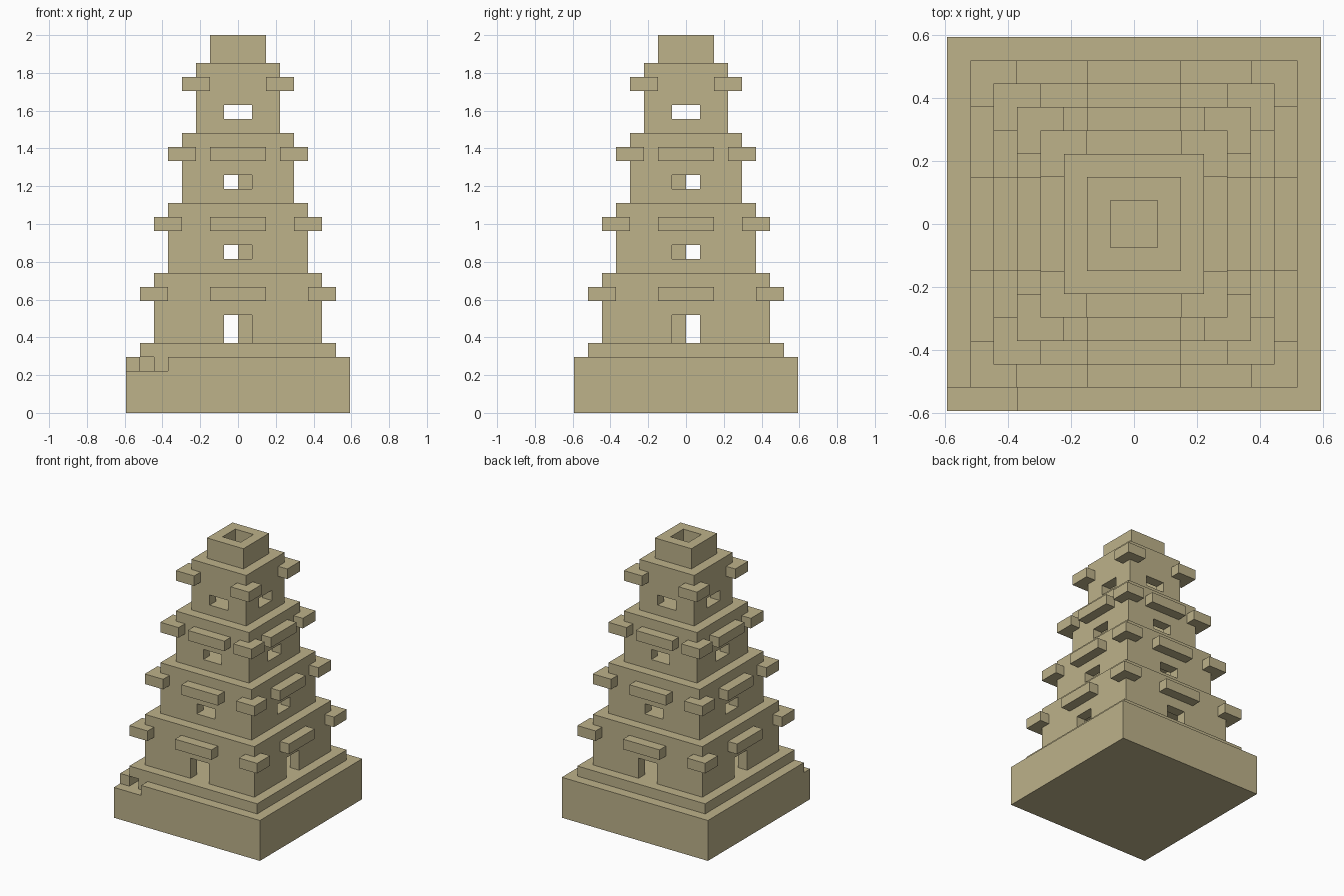
import bpy
import bmesh
from mathutils import Matrix, Vector

if "Cube" in bpy.data.objects:
    bpy.data.objects.remove(bpy.data.objects["Cube"], do_unlink=True)

U = 2 / 27  # one block

stone = bpy.data.materials.new("sandstone")
stone.use_nodes = True
stone.diffuse_color = (0.51, 0.445, 0.255, 1)
bsdf = next(n for n in stone.node_tree.nodes if n.type == "BSDF_PRINCIPLED")
bsdf.inputs["Base Color"].default_value = stone.diffuse_color
bsdf.inputs["Roughness"].default_value = 0.9


def add_box(bm, low, high):
    """Add a box between two corners given in blocks."""
    low, high = Vector(low) * U, Vector(high) * U
    size = Matrix.Diagonal((*(high - low), 1))
    bmesh.ops.create_cube(bm, size=1, matrix=Matrix.Translation((low + high) / 2) @ size)


def make(name, boxes, cuts=()):
    """Make an object from boxes, then carve each cut out of it."""
    bm = bmesh.new()
    for low, high in boxes:
        add_box(bm, low, high)
    mesh = bpy.data.meshes.new(name)
    bm.to_mesh(mesh)
    bm.free()
    mesh.materials.append(stone)
    obj = bpy.data.objects.new(name, mesh)
    bpy.context.scene.collection.objects.link(obj)
    cutters = []
    for cut in cuts:
        cutter = make(name + "_cutter", [cut])
        cutter.hide_render = True
        mod = obj.modifiers.new("carve", "BOOLEAN")
        mod.operation = "DIFFERENCE"
        mod.solver = "EXACT"
        mod.object = cutter
        cutters.append(cutter)
    if cutters:
        graph = bpy.context.evaluated_depsgraph_get()
        carved = bpy.data.meshes.new_from_object(obj.evaluated_get(graph))
        obj.modifiers.clear()
        obj.data = carved
        for cutter in cutters:
            bpy.data.objects.remove(cutter, do_unlink=True)
    return obj


def slab(half, bottom, top):
    """Corners of a centred square block."""
    return (-half, -half, bottom), (half, half, top)


# Plinth with a broken corner and a small tunnel, and the step on it
make("plinth", [slab(8, 0, 4)],
     [((-9, -9, 3), (-5, -7, 5)), ((-7, -8, 3), (-6, -4, 5))])
make("step", [slab(7, 4, 5)])

# Four hollow storeys, each narrower than the one below
for i in range(4):
    half, z = 6 - i, 5 + 5 * i
    sill = z - 1 if i == 0 else z + 1
    head = z + 2
    room = slab(half - 1, sill, z + 6)
    openings = [((-1, -9, sill), (1, 9, head)), ((-9, -1, sill), (9, 1, head))]
    make(f"storey_{i + 1}", [slab(half, z, z + 5)], [room] + openings)

    # Corner blocks
    a, b = half - 1, half + 1
    corners = []
    for sx in (-1, 1):
        for sy in (-1, 1):
            xs, ys = sorted((sx * a, sx * b)), sorted((sy * a, sy * b))
            corners.append(((xs[0], ys[0], z + 3), (xs[1], ys[1], z + 4)))
    make(f"corner_blocks_{i + 1}", corners)

    # Ledges above the openings
    if i < 3:
        ledges = []
        for s in (-1, 1):
            near, far = sorted((s * (half - 0.5), s * b))
            ledges.append(((-2, near, z + 3), (2, far, z + 4)))
            ledges.append(((near, -2, z + 3), (far, 2, z + 4)))
        make(f"ledges_{i + 1}", ledges)

# Inner pillar and the open turret
make("inner_pillar", [((0, -1, 5), (1, 0, 20))])
make("turret", [slab(2, 25, 27)], [slab(1, 24, 28)])
